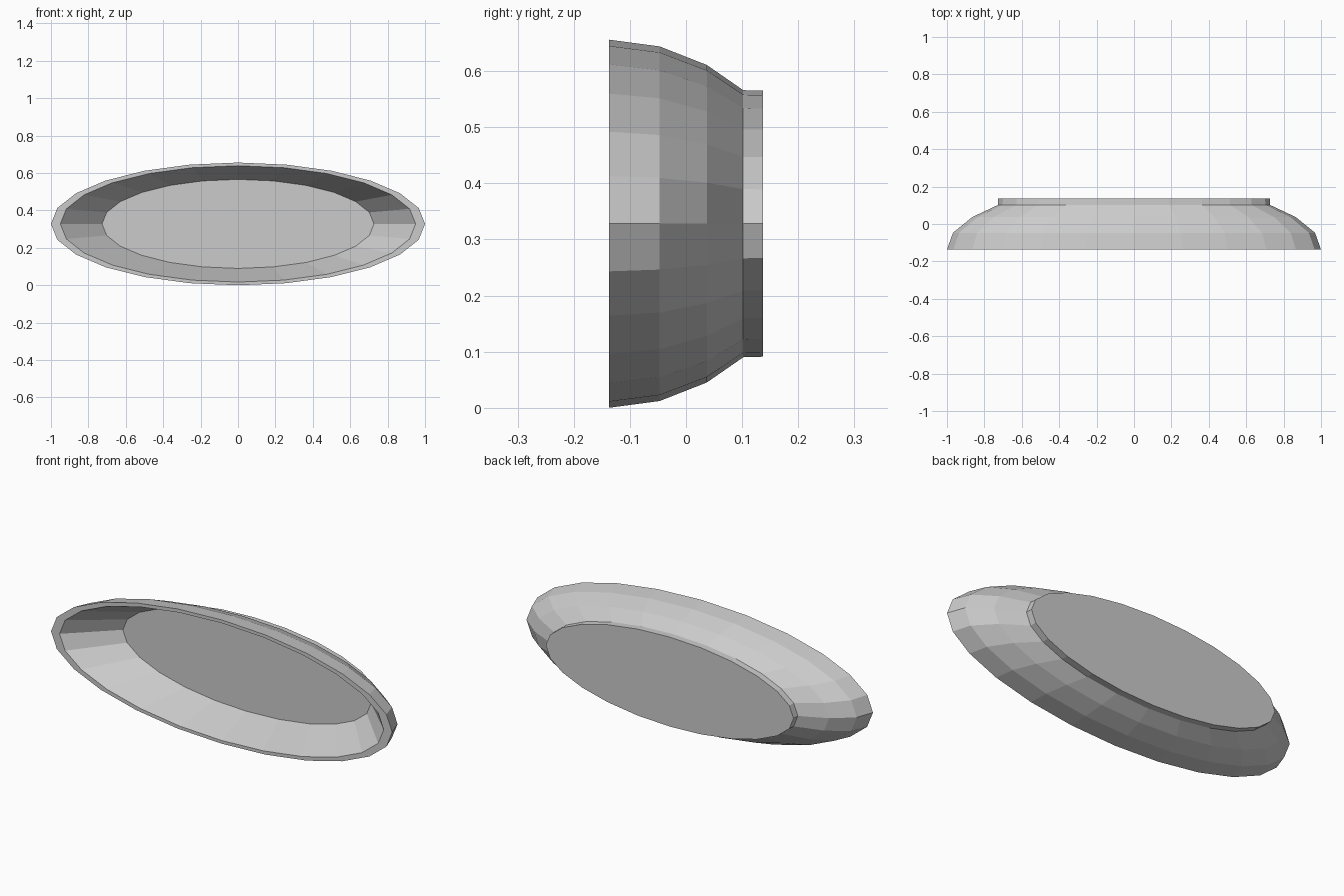
import bpy, bmesh, math

if "Cube" in bpy.data.objects:
    bpy.data.objects.remove(bpy.data.objects["Cube"])

SEGS = 24
CZ = 0.328


def oval_loft(name, rings, cap_start=False, cap_end=False):
    """Loft ovals given as (x radius, z radius, y) into a flat-faced shell."""
    bm = bmesh.new()
    loops = []
    for rx, rz, y in rings:
        loops.append([bm.verts.new((rx * math.cos(a), y, CZ + rz * math.sin(a)))
                      for a in (2 * math.pi * i / SEGS for i in range(SEGS))])
    for a, b in zip(loops, loops[1:]):
        for i in range(SEGS):
            j = (i + 1) % SEGS
            bm.faces.new((a[i], a[j], b[j], b[i]))
    if cap_start:
        bm.faces.new(loops[0])
    if cap_end:
        bm.faces.new(loops[-1])
    bmesh.ops.recalc_face_normals(bm, faces=bm.faces)
    mesh = bpy.data.meshes.new(name)
    bm.to_mesh(mesh)
    bm.free()
    obj = bpy.data.objects.new(name, mesh)
    bpy.context.collection.objects.link(obj)
    return obj


# Oval dish in one closed skin: recessed floor, inner wall, rim, rounded side, foot, back
oval_loft("oval_dish", [
    (0.727, 0.238, 0.075),
    (0.950, 0.311, -0.137),
    (1.000, 0.328, -0.137),
    (0.968, 0.316, -0.047),
    (0.865, 0.283, 0.037),
    (0.727, 0.238, 0.102),
    (0.726, 0.237, 0.137),
], cap_start=True, cap_end=True)
